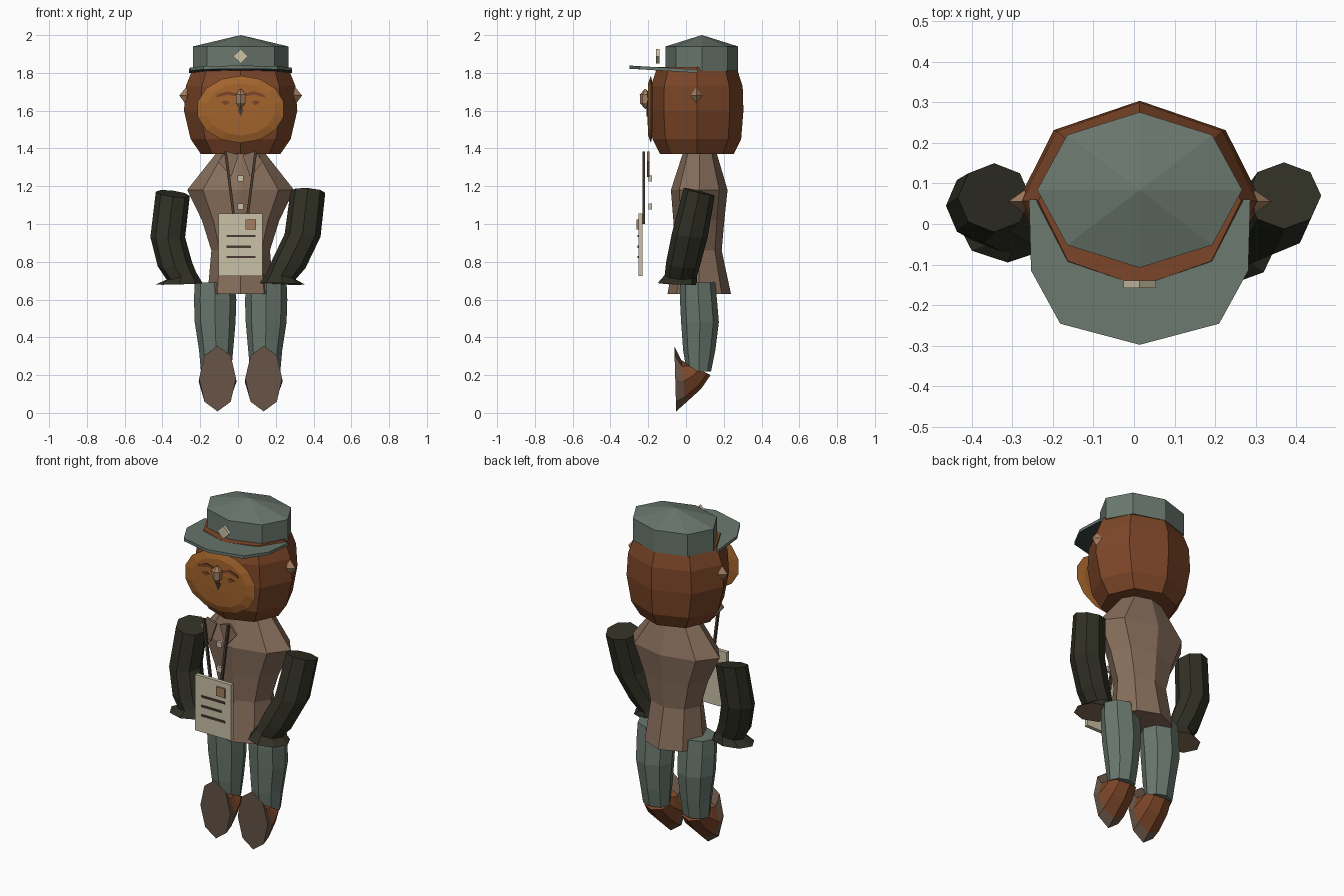
import bpy, bmesh, math
from mathutils import Vector as V

if "Cube" in bpy.data.objects:
    bpy.data.objects.remove(bpy.data.objects["Cube"])

CX = 0.014  # body centre line


def colour(name, hexa):
    m = bpy.data.materials.new(name)
    lin = []
    for i in (0, 2, 4):
        c = int(hexa[i:i + 2], 16) / 255
        lin.append(c / 12.92 if c < 0.04045 else ((c + 0.055) / 1.055) ** 2.4)
    m.diffuse_color = (*lin, 1)
    m.use_nodes = True
    m.node_tree.nodes["Principled BSDF"].inputs["Base Color"].default_value = m.diffuse_color
    return m


green = colour("grey_green", "69776d")
dark_green = colour("dark_grey_green", "3c4846")
rust = colour("rust_brown", "7c4628")
orange = colour("warm_orange", "a3642c")
brown = colour("jacket_brown", "876e5b")
olive = colour("dark_olive", "303025")
taupe = colour("sole_taupe", "685547")
cream = colour("cream", "cac1a7")
tan = colour("tan", "a67f62")
dark = colour("dark_brown", "4a3b32")


def finish(name, bm, mats):
    bmesh.ops.recalc_face_normals(bm, faces=bm.faces)
    me = bpy.data.meshes.new(name)
    bm.to_mesh(me)
    bm.free()
    for m in mats:
        me.materials.append(m)
    ob = bpy.data.objects.new(name, me)
    bpy.context.collection.objects.link(ob)
    return ob


def ring(c, u, v, n=8):
    """Polygon around c, first corner along v."""
    c, u, v = V(c), V(u), V(v)
    return [c + u * math.sin(2 * math.pi * i / n) + v * math.cos(2 * math.pi * i / n)
            for i in range(n)]


def flat(x, y, z, rx, ry, n=8):
    return ring((x, y, z), (rx, 0, 0), (0, ry, 0), n)


def loft(name, rings, mats, bands=None, start=0, end=0):
    """Skin through rings; bands gives the material slot of each strip."""
    bm = bmesh.new()
    vs = [[bm.verts.new(p) for p in r] for r in rings]
    n = len(rings[0])
    for k in range(len(vs) - 1):
        a, b = vs[k], vs[k + 1]
        for i in range(n):
            j = (i + 1) % n
            f = bm.faces.new((a[i], a[j], b[j], b[i]))
            f.material_index = bands[k] if bands else 0
    bm.faces.new(vs[0]).material_index = start
    bm.faces.new(vs[-1]).material_index = end
    return finish(name, bm, mats)


def plate(name, pts, y0, y1, mat):
    """Outline in x,z extruded between two depths."""
    return loft(name, [[V((x, y0, z)) for x, z in pts], [V((x, y1, z)) for x, z in pts]], [mat])


def block(name, x0, x1, z0, z1, y0, y1, mat):
    return plate(name, [(x0, z0), (x1, z0), (x1, z1), (x0, z1)], y0, y1, mat)


# Head
loft("head", [flat(CX, 0.057, z, rx, ry) for z, rx, ry in (
    (1.37, 0.21, 0.195), (1.45, 0.265, 0.235), (1.6, 0.3, 0.247),
    (1.73, 0.29, 0.243), (1.83, 0.25, 0.21))], [rust])

# Face disc, shallow dome
loft("face", [ring((CX, y, 1.607), (0.234 * s, 0, 0), (0, 0, 0.178 * s), 14)
              for y, s in ((-0.178, 0.8), (-0.186, 1), (-0.2, 0.78), (-0.204, 0.3))], [orange])
for s, side in ((-1, "left"), (1, "right")):
    plate(side + "_brow", [(CX + s * x, z) for x, z in (
        (0.02, 1.675), (0.07, 1.685), (0.13, 1.67), (0.125, 1.685), (0.07, 1.703), (0.02, 1.69))],
        -0.207, -0.199, rust)
    plate(side + "_eye", [(CX + s * x, z) for x, z in (
        (0.055, 1.645), (0.08, 1.628), (0.105, 1.645), (0.08, 1.655))], -0.207, -0.199, rust)
    # Ears as small spikes
    ex = CX + s * 0.283
    loft(side + "_ear", [flat(ex, 0.055, z, r, r * 0.7, 4) for z, r in (
        (1.625, 0.001), (1.68, 0.042), (1.73, 0.001))], [tan])

# Nose and mouth
loft("nose", [flat(CX, -0.215, z, r, r, 6) for z, r in (
    (1.61, 0.003), (1.64, 0.028), (1.685, 0.03), (1.715, 0.003))], [tan])
plate("mouth", [(CX, 1.57), (CX + 0.015, 1.605), (CX, 1.62), (CX - 0.015, 1.605)],
      -0.21, -0.202, dark)

# Cap crown with shallow peaked top
loft("cap_crown", [flat(CX, 0.084, z, rx, ry) for z, rx, ry in (
    (1.81, 0.253, 0.192), (1.94, 0.253, 0.192), (2.0, 0.001, 0.001))], [green])

# Brim rising towards the front, darker below
outline = [(0.0, -0.298), (0.196, -0.246), (0.268, -0.115), (0.273, 0.06)]
outline += [(-x, y) for x, y in reversed(outline[1:])]
loft("cap_brim", [[V((CX + x, y, 1.812 - 0.06 * y + dz)) for x, y in outline]
                  for dz in (-0.008, 0.009)], [green, dark_green], start=1)
plate("cap_badge", [(CX, 1.85), (CX + 0.04, 1.888), (CX, 1.926), (CX - 0.04, 1.888)],
      -0.158, -0.14, cream)

# Jacket
loft("jacket", [flat(CX, y, z, rx, ry) for z, y, rx, ry in (
    (0.63, 0.07, 0.175, 0.168), (0.86, 0.066, 0.155, 0.123), (1.02, 0.068, 0.205, 0.135),
    (1.18, 0.07, 0.283, 0.15), (1.38, 0.073, 0.125, 0.088))], [brown])

# Collar, buttons, straps
for s, side in ((-1, "left"), (1, "right")):
    plate(side + "_lapel", [(CX + s * x, z) for x, z in (
        (0.01, 1.365), (0.075, 1.385), (0.12, 1.33), (0.05, 1.25))], -0.207, -0.194, brown)
    plate(side + "_strap", [(CX + s * x, z) for x, z in (
        (0.073, 1.385), (0.087, 1.385), (0.038, 1.0), (0.024, 1.0))], -0.231, -0.218, dark)
for i, z in enumerate((1.24, 1.093)):
    block(f"button_{i}", CX - 0.016, CX + 0.016, z - 0.016, z + 0.016, -0.198, -0.18, cream)

# Hanging card with stamp and ruled lines
block("card", -0.104, 0.131, 0.725, 1.055, -0.252, -0.23, cream)
block("card_stamp", 0.04, 0.096, 0.97, 1.024, -0.261, -0.252, tan)
for i, (z, x1) in enumerate(((0.937, 0.092), (0.88, 0.07), (0.825, 0.092))):
    block(f"card_line_{i}", -0.062, x1, z - 0.006, z + 0.006, -0.257, -0.251, dark)

# Sleeves with flared cuffs: x, y, z, rx, ry, slope in x, slope in y
sleeves = {
    "left_sleeve": ((-0.345, 0.065, 1.16, 0.09, 0.085, -0.13, 0.2),
                    (-0.372, 0.045, 0.93, 0.092, 0.09, 0.0, 0.1),
                    (-0.335, 0.02, 0.79, 0.09, 0.085, 0.15, 0.2),
                    (-0.3, 0.01, 0.725, 0.078, 0.08, 0.25, 0.1),
                    (-0.312, 0.005, 0.683, 0.125, 0.1, 0.03, 0.03)),
    "right_sleeve": ((0.37, 0.07, 1.17, 0.092, 0.082, -0.06, -0.25),
                     (0.342, 0.02, 0.94, 0.095, 0.095, -0.08, -0.1),
                     (0.27, -0.015, 0.79, 0.088, 0.09, -0.25, -0.1),
                     (0.23, -0.028, 0.725, 0.075, 0.085, -0.25, -0.05),
                     (0.235, -0.045, 0.683, 0.12, 0.105, -0.03, -0.04)),
}
for name, rows in sleeves.items():
    loft(name, [ring((x, y, z), (rx, 0, rx * sx), (0, ry, ry * sy))
                for x, y, z, rx, ry, sx, sy in rows], [olive, brown], end=1)

# Legs and upturned shoes
for s, side in ((-1, "left"), (1, "right")):
    x0 = CX + s * 0.13
    loft(side + "_leg", [flat(x0 + s * dx, y, z, rx, ry) for z, dx, y, rx, ry in (
        (0.69, 0.008, 0.062, 0.105, 0.092), (0.6, 0.005, 0.066, 0.112, 0.098),
        (0.48, 0.005, 0.074, 0.108, 0.1), (0.33, 0.0, 0.07, 0.09, 0.085),
        (0.22, 0.0, 0.068, 0.08, 0.065))], [green])
    rings = []
    for top, low, rx in (((-0.062, 0.355), (-0.052, 0.008), 0.098),
                         ((-0.025, 0.28), (-0.005, 0.05), 0.1),
                         ((-0.005, 0.268), (0.08, 0.127), 0.092),
                         ((0.01, 0.26), (0.13, 0.2), 0.08)):
        a, b = V((0, *top)), V((0, *low))
        rings.append(ring((a + b) / 2 + V((x0 - s * 0.008, 0, 0)), (rx, 0, 0), (a - b) / 2))
    loft(side + "_shoe", rings, [taupe, rust], bands=(0, 1, 1), end=1)
